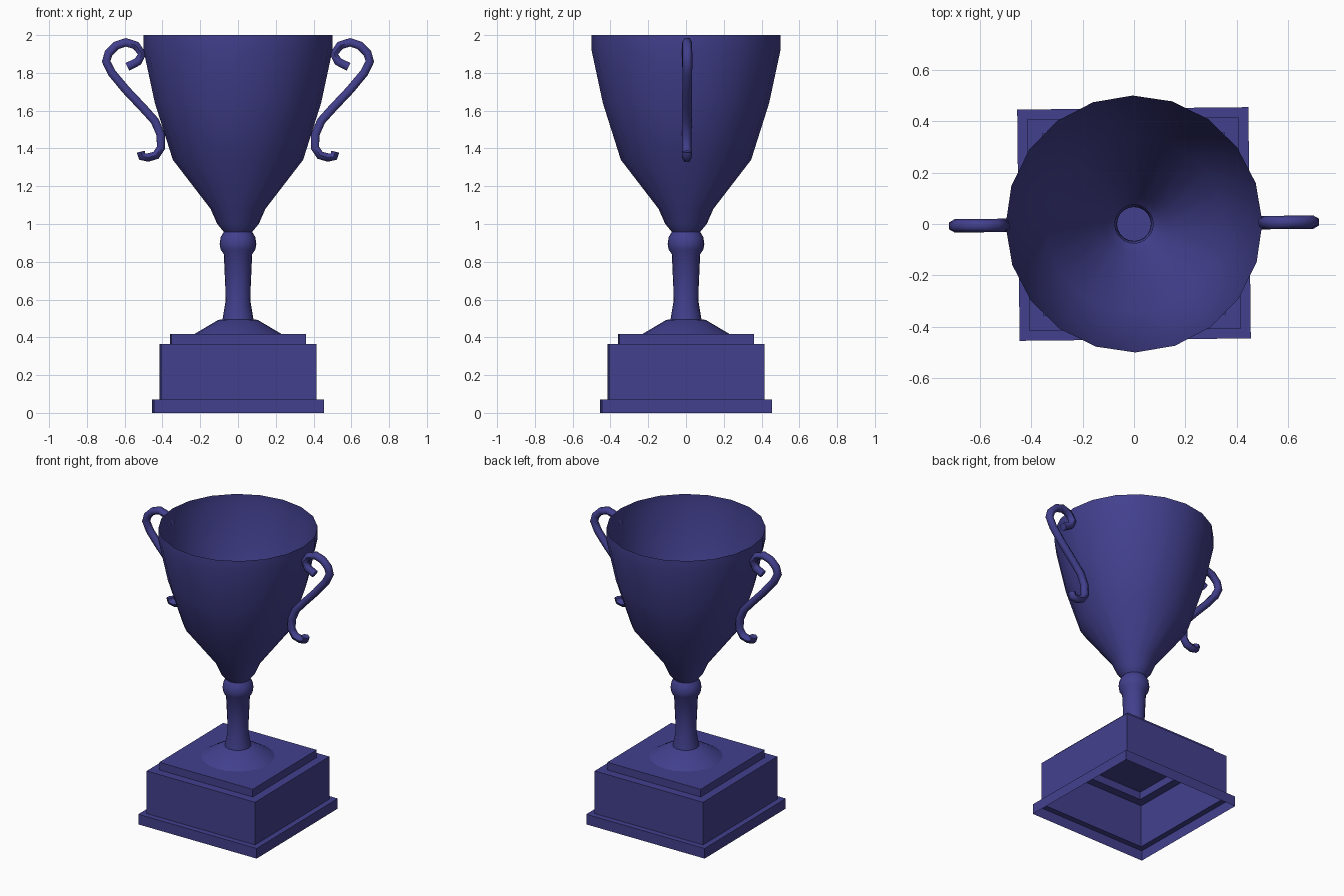
import bpy, bmesh, math
from mathutils import Matrix, Vector

if "Cube" in bpy.data.objects:
    bpy.data.objects.remove(bpy.data.objects["Cube"], do_unlink=True)

TURN = math.radians(0.6)  # slight twist of the whole trophy

blue = bpy.data.materials.new("deep_blue")
blue.use_nodes = True
blue.diffuse_color = (0.055, 0.051, 0.27, 1)
blue.node_tree.nodes["Principled BSDF"].inputs["Base Color"].default_value = blue.diffuse_color


def revolve(name, profile, sides, start=0.0, cap=False):
    """Sweep a bottom-to-top (radius, height) profile around z."""
    bm = bmesh.new()
    rings = []
    for r, z in profile:
        rings.append([bm.verts.new((r * math.cos(start + math.tau * i / sides),
                                    r * math.sin(start + math.tau * i / sides), z))
                      for i in range(sides)])
    for low, high in zip(rings, rings[1:]):
        for i in range(sides):
            j = (i + 1) % sides
            bm.faces.new((low[i], low[j], high[j], high[i]))
    if cap:
        bm.faces.new(rings[-1])
    mesh = bpy.data.meshes.new(name)
    bm.to_mesh(mesh)
    bm.free()
    obj = bpy.data.objects.new(name, mesh)
    bpy.context.collection.objects.link(obj)
    return obj


def finish(obj, angle):
    obj.rotation_euler.z = TURN
    obj.data.materials.clear()
    obj.data.materials.append(blue)
    bpy.ops.object.select_all(action="DESELECT")
    obj.select_set(True)
    bpy.context.view_layer.objects.active = obj
    if angle:
        bpy.ops.object.shade_smooth_by_angle(angle=math.radians(angle))


# Stepped square plinth, hollow and open underneath
steps = [(0.45, 0), (0.45, 0.07), (0.412, 0.07), (0.412, 0.365),
         (0.355, 0.365), (0.355, 0.418)]
plinth = revolve("plinth", [(w * math.sqrt(2), z) for w, z in steps],
                 4, math.pi / 4, cap=True)
finish(plinth, 0)

# Foot, stem, bead and thin-walled bowl in one profile
cup = revolve("cup", [
    (0.23, 0.418), (0.105, 0.492), (0.082, 0.495), (0.066, 0.59), (0.067, 0.66),
    (0.075, 0.84), (0.092, 0.865), (0.097, 0.895), (0.092, 0.93), (0.075, 0.958),
    (0.11, 1.0), (0.145, 1.08), (0.345, 1.34), (0.44, 1.64), (0.5, 1.92), (0.5, 2.0)], 20)
finish(cup, 42)

# Scrolled handle, mirrored to the other side
path = [(0.585, 1.832), (0.53, 1.86), (0.508, 1.9), (0.54, 1.945), (0.593, 1.962),
        (0.645, 1.945), (0.685, 1.905), (0.698, 1.86), (0.668, 1.8), (0.593, 1.71),
        (0.503, 1.615), (0.44, 1.545), (0.41, 1.475), (0.407, 1.405),
        (0.434, 1.364), (0.476, 1.352), (0.508, 1.357), (0.514, 1.383)]
curve = bpy.data.curves.new("handles", "CURVE")
curve.dimensions = "3D"
curve.bevel_depth = 0.026
curve.bevel_resolution = 1
curve.use_fill_caps = True
spline = curve.splines.new("POLY")
spline.points.add(len(path) - 1)
for point, (x, z) in zip(spline.points, path):
    point.co = (x, 0, z, 1)
handles = bpy.data.objects.new("handles", curve)
bpy.context.collection.objects.link(handles)
bpy.ops.object.select_all(action="DESELECT")
handles.select_set(True)
bpy.context.view_layer.objects.active = handles
bpy.ops.object.convert(target="MESH")
handles = bpy.context.view_layer.objects.active
handles.modifiers.new("other_side", "MIRROR").use_axis[0] = True
finish(handles, 62)
